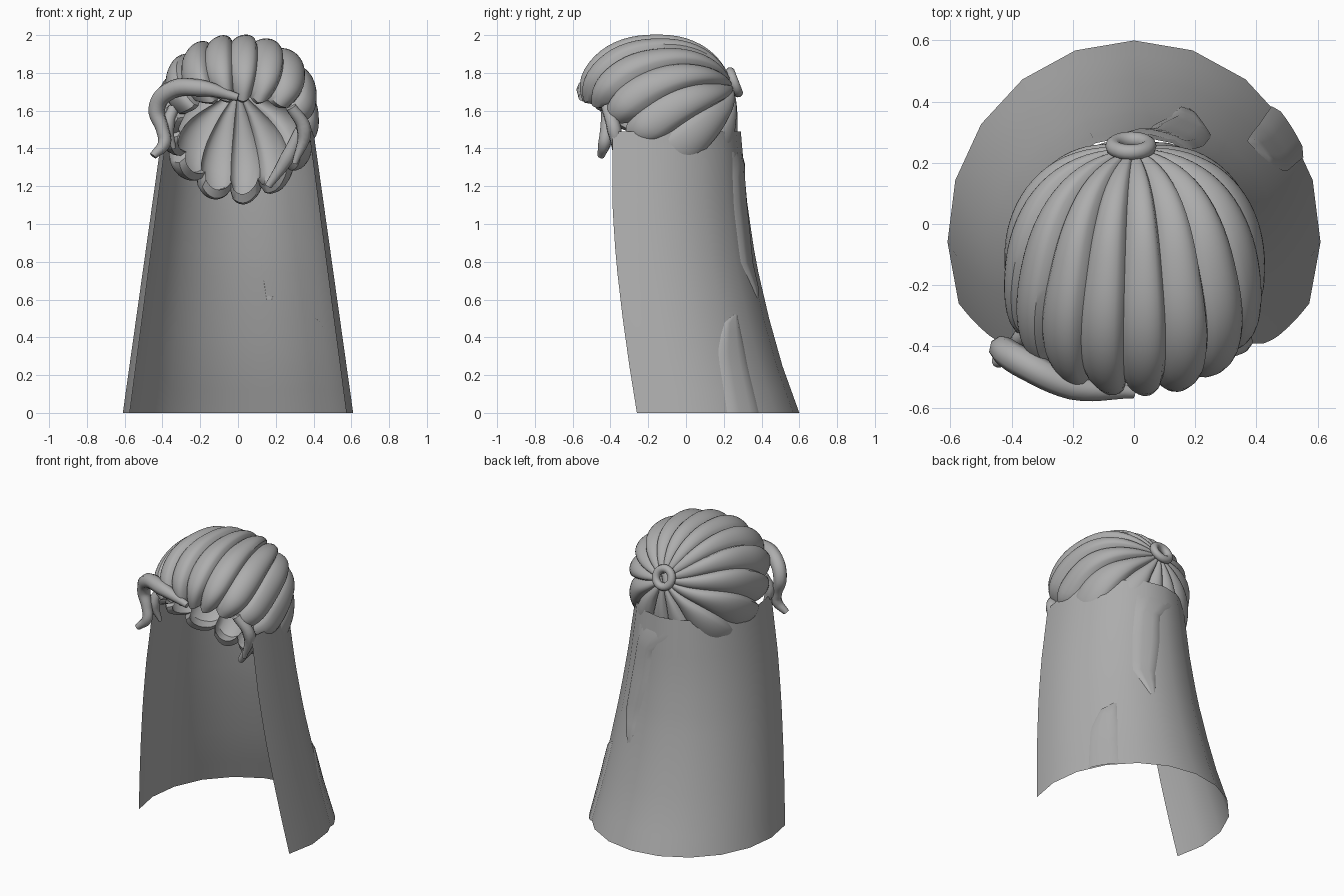
import bpy, math
from mathutils import Vector

if "Cube" in bpy.data.objects:
    bpy.data.objects.remove(bpy.data.objects["Cube"])

grey = bpy.data.materials.new("soft grey")
grey.diffuse_color = (0.42, 0.42, 0.42, 1)
grey.use_nodes = True
grey.node_tree.nodes["Principled BSDF"].inputs["Base Color"].default_value = grey.diffuse_color


def add_mesh(name, verts, faces, angle=40):
    me = bpy.data.meshes.new(name)
    me.from_pydata(verts, [], faces)
    me.materials.append(grey)
    ob = bpy.data.objects.new(name, me)
    bpy.context.collection.objects.link(ob)
    bpy.ops.object.select_all(action='DESELECT')
    ob.select_set(True)
    bpy.context.view_layer.objects.active = ob
    bpy.ops.object.shade_smooth_by_angle(angle=math.radians(angle))
    return ob


def grid(rows, cols, closed=False):
    n = cols if closed else cols - 1
    return [(i * cols + j, i * cols + (j + 1) % cols, (i + 1) * cols + (j + 1) % cols, (i + 1) * cols + j)
            for i in range(rows - 1) for j in range(n)]


def interp(table, t):
    for (a, *p), (b, *q) in zip(table, table[1:]):
        if t <= b:
            f = (t - a) / (b - a)
            return [x + (y - x) * f for x, y in zip(p, q)]
    return table[-1][1:]


# Cape: open flaring sheet; rows of height, back y, front-edge y
CAPE = [(0, .60, -.26), (.25, .51, -.30), (.5, .44, -.335), (.8, .37, -.37), (1.1, .325, -.39), (1.49, .29, -.39)]


def cape_point(deg, z, lift=0):
    back, front = interp(CAPE, z)
    ry = (back - front) / 1.342
    a = math.radians(deg)
    return ((.61 - .141 * z + lift) * math.cos(a), back - ry + (ry + lift) * math.sin(a), z)


levels = [1.49 * i / 12 for i in range(13)]
angles = [-20 + 220 * j / 12 for j in range(13)]
add_mesh("cape", [cape_point(a, z) for z in levels for a in angles], grid(13, 13))


# Cape patches: raised panels given as height, left angle, right angle
def patch(name, table):
    z0, z1, n = table[0][0], table[-1][0], 12
    verts = []
    for i in range(n + 1):
        z = z0 + (z1 - z0) * i / n
        lo, hi = interp(table, z)
        for j in range(7):
            edge = i == n or j in (0, 6) or (i == 0 and z0 > 0)
            verts.append(cape_point(lo + (hi - lo) * j / 6, z, -.004 if edge else .008))
    add_mesh(name, verts, grid(n + 1, 7), 60)


patch("lower_patch", [(0, 24, 42), (.33, 28, 45), (.48, 35, 46), (.52, 44, 46)])
patch("upper_patch", [(.6, 70, 73), (.8, 59, 76), (1.05, 60, 82), (1.25, 62, 84), (1.38, 64, 100)])

# Hair cap: ridged shell whose strands radiate from the ring at the back
CENTRE = Vector((0, -.16, 1.58))
AXIS, SIDE, UP = Vector((0, .93, .36)), Vector((1, 0, 0)), Vector((0, -.36, .93))
STRANDS, PER, ROWS = 15, 10, 26
REACH = [(-90, 80), (-65, 84), (-45, 96), (-20, 112), (0, 122), (30, 135), (60, 146), (90, 149)]


def hair_point(phi, t, shrink=1.0):
    fold = math.degrees(math.asin(max(-1, min(1, math.sin(phi)))))
    s = (phi / math.tau * STRANDS) % 1
    bulge = math.sin(math.pi * s ** .75) ** .7
    theta = math.radians(interp(REACH, fold)[0] - 7 * (1 - bulge)) * t
    tw = phi + .22 * math.sin(t * 3.0) * math.cos(phi)
    d = AXIS * math.cos(theta) + (SIDE * math.cos(tw) + UP * math.sin(tw)) * math.sin(theta)
    k = sum(abs(c) ** 2.3 for c in d) ** (-1 / 2.3)
    r = k * shrink * (1 + .085 * (bulge - .75) * min(1, t * 3))
    # strands tuck in at their ends
    r *= 1 - .10 * max(0, (t - .85) / .15) ** 2
    p = Vector((d.x * .42, d.y * .425, d.z * .415)) * r
    if p.z < 0:
        p.z *= 1 + .38 * max(0, -math.sin(phi)) ** 3
    return CENTRE + p


cols = STRANDS * PER
verts = []
for i in range(ROWS):
    verts += [hair_point(math.tau * j / cols, .06 + .94 * i / (ROWS - 1)) for j in range(cols)]
for i in range(10):
    verts += [hair_point(math.tau * j / cols, 1 - .9 * i / 9, .9) for j in range(cols)]
add_mesh("hair", verts, grid(ROWS + 10, cols, True), 35)

# Hair ring at the back of the head
bpy.ops.mesh.primitive_torus_add(location=(-.01, .255, 1.75), major_radius=.058, minor_radius=.026,
                                 major_segments=24, minor_segments=10,
                                 rotation=AXIS.to_track_quat('Z', 'Y').to_euler())
ring = bpy.context.object
ring.name = "hair_ring"
ring.data.materials.append(grey)
bpy.ops.object.shade_smooth_by_angle(angle=math.radians(50))


# Loose locks: tapered curves, each point is x, y, z, radius
def lock(name, pts):
    cu = bpy.data.curves.new(name, 'CURVE')
    cu.dimensions, cu.bevel_depth, cu.bevel_resolution, cu.resolution_u = '3D', 1, 2, 6
    cu.use_fill_caps = True
    sp = cu.splines.new('BEZIER')
    sp.bezier_points.add(len(pts) - 1)
    for bp, (x, y, z, r) in zip(sp.bezier_points, pts):
        bp.co, bp.radius = (x, y, z), r
        bp.handle_left_type = bp.handle_right_type = 'AUTO'
    cu.materials.append(grey)
    ob = bpy.data.objects.new(name, cu)
    bpy.context.collection.objects.link(ob)


lock("long_front_lock", [(0, -.55, 1.67, .02), (-.2, -.53, 1.72, .045), (-.37, -.45, 1.70, .05),
                         (-.43, -.41, 1.61, .045), (-.40, -.42, 1.50, .035), (-.39, -.43, 1.43, .035),
                         (-.45, -.45, 1.36, .02)])
lock("left_temple_lock", [(-.34, -.36, 1.62, .03), (-.37, -.38, 1.52, .035), (-.34, -.36, 1.40, .012)])
lock("right_temple_lock", [(.28, -.42, 1.62, .03), (.35, -.38, 1.5, .04), (.30, -.36, 1.32, .015)])
lock("right_cheek_lock", [(.33, -.25, 1.5, .03), (.26, -.22, 1.35, .04), (.16, -.2, 1.2, .02)])
